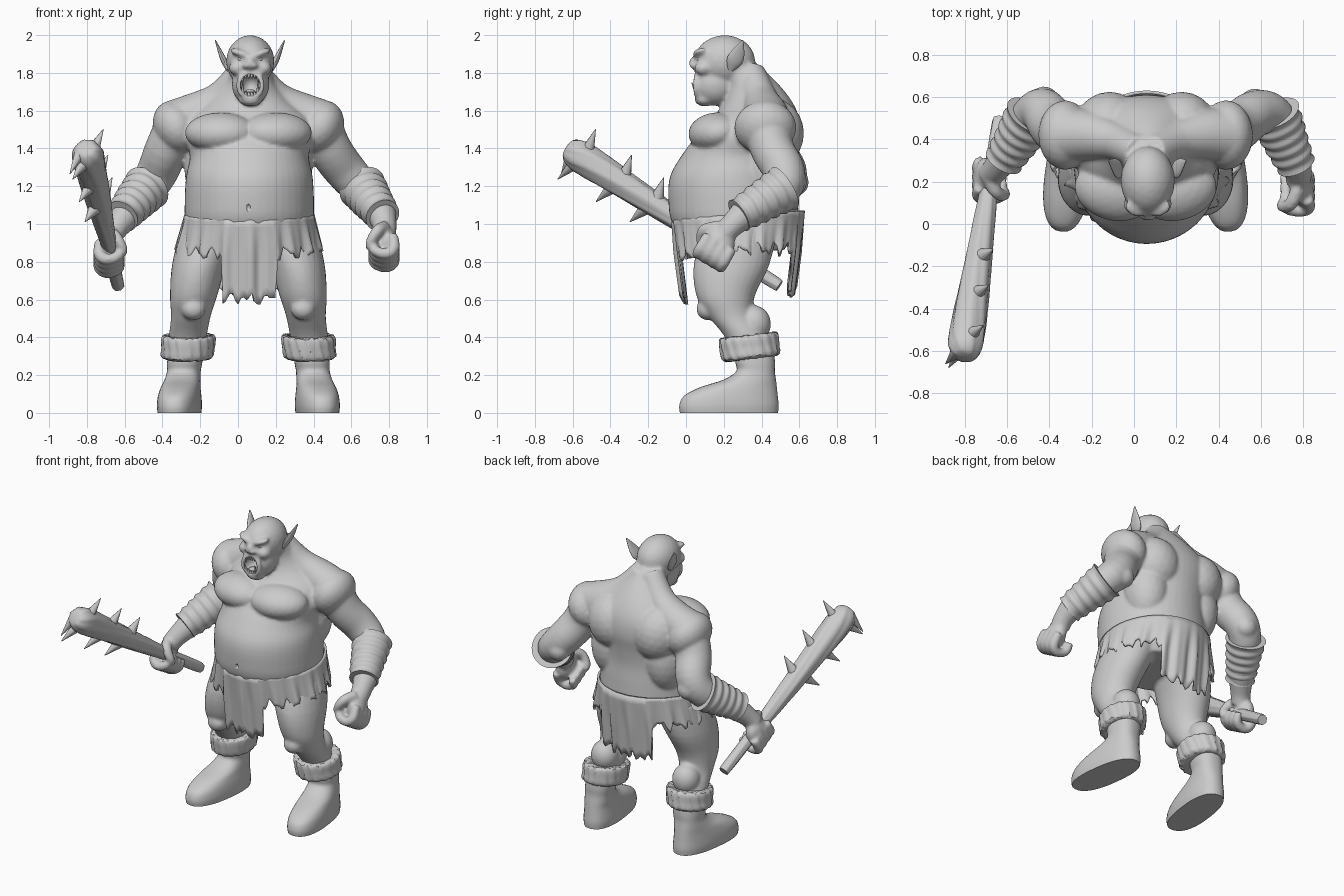
import bpy, bmesh, random
from math import sin, cos, pi, radians
from mathutils import Vector as V, Matrix as M

if "Cube" in bpy.data.objects:
    bpy.data.objects.remove(bpy.data.objects["Cube"])

random.seed(4)
C = 0.055  # symmetry line of the body


def finish(bm, name, angle=40):
    bmesh.ops.recalc_face_normals(bm, faces=bm.faces)
    me = bpy.data.meshes.new(name)
    bm.to_mesh(me)
    bm.free()
    for p in me.polygons:
        p.use_smooth = True
    me.set_sharp_from_angle(angle=radians(angle))
    ob = bpy.data.objects.new(name, me)
    bpy.context.collection.objects.link(ob)
    return ob


def blob(bm, c, r, rot=(0, 0, 0)):
    R = M.Rotation(rot[2], 4, 'Z') @ M.Rotation(rot[1], 4, 'Y') @ M.Rotation(rot[0], 4, 'X')
    bmesh.ops.create_icosphere(bm, subdivisions=3, radius=1,
                               matrix=M.Translation(c) @ R @ M.Diagonal((*r, 1)))


def spike(bm, a, b, r):
    a, b = V(a), V(b)
    q = (b - a).to_track_quat('Z', 'Y').to_matrix().to_4x4()
    bmesh.ops.create_cone(bm, cap_ends=True, segments=10, radius1=r, radius2=0.002,
                          depth=(b - a).length, matrix=M.Translation((a + b) / 2) @ q)


def loft(bm, pts, n=28, sub=4, flat=False, wave=0, count=12, p=2.0):
    """Smooth tube through (x, y, z, radius_a, radius_b) rings."""
    P, k = [], len(pts)
    for i in range(k - 1):
        a, b, c, d = pts[max(i - 1, 0)], pts[i], pts[i + 1], pts[min(i + 2, k - 1)]
        for s in range(sub):
            t = s / sub
            P.append([.5 * (2*f + (g-e)*t + (2*e-5*f+4*g-h)*t*t + (3*f-e-3*g+h)*t**3)
                      for e, f, g, h in zip(a, b, c, d)])
    P.append(list(pts[-1]))
    rings = []
    for i, q in enumerate(P):
        t = V(P[min(i + 1, len(P) - 1)][:3]) - V(P[max(i - 1, 0)][:3])
        u = V((1, 0, 0)) if flat else t.cross(V((0, 1, 0))).normalized()
        v = V((0, 1, 0)) if flat else t.cross(u).normalized()
        ring = []
        for j in range(n):
            an = 2 * pi * j / n
            x, y = cos(an), sin(an)
            x, y = [(1 if w > 0 else -1) * abs(w) ** (2 / p) for w in (x, y)]
            w = 1 + wave * (sin(count * an + i * .35) + .5 * sin(count * 1.9 // 1 * an + i))
            ring.append(bm.verts.new(V(q[:3]) + u * (x * q[3] * w) + v * (y * q[4] * w)))
        rings.append(ring)
    for r0, r1 in zip(rings, rings[1:]):
        for j in range(n):
            bm.faces.new((r0[j], r0[(j+1) % n], r1[(j+1) % n], r1[j]))
    bm.faces.new(rings[0])
    bm.faces.new(rings[-1])


def limb(bm, pts, **kw):
    loft(bm, [(*q, q[3]) for q in pts], **kw)


def fist(bm, c, f, palm):
    c, f, palm = V(c), V(f).normalized(), V(palm)
    side = V((0, -.86, .5))
    blob(bm, c - palm * .015 - f * .02, (.055, .085, .085), (.5, 0, 0))
    for i in range(4):
        o = c + side * ((i - 1.5) * .047)
        limb(bm, [(*(o + f * a + palm * b), r) for a, b, r in
                  ((-.03, -.045, .03), (.05, -.045, .032), (.085, .0, .03),
                   (.06, .06, .028), (.0, .06, .024))], n=12)
    limb(bm, [(*(c + f * a + palm * b + side * s), r) for a, b, s, r in
              ((-.09, -.01, .05, .035), (-.04, .03, .105, .032), (.02, .075, .085, .027),
               (.04, .085, .05, .02))], n=12)


# body: overlapping masses fused by a voxel remesh
bm = bmesh.new()
loft(bm, [(.06, .28, .86, .27, .24), (.06, .26, 1.0, .335, .33), (.06, .25, 1.12, .342, .343),
          (.06, .25, 1.25, .335, .335), (.06, .285, 1.36, .315, .31), (.06, .33, 1.46, .34, .28),
          (.06, .37, 1.56, .32, .23), (.06, .38, 1.65, .22, .18), (.065, .35, 1.74, .14, .14),
          (.065, .28, 1.84, .10, .11)], n=48, flat=True)
for s in (-1, 1):
    X = lambda o: C + s * o
    blob(bm, (X(.15), .155, 1.485), (.19, .14, .105), (.15, 0, s * .25))     # chest
    blob(bm, (X(.17), .45, 1.48), (.17, .175, .19), (0, s * .2, 0))           # upper back
    blob(bm, (X(.2), .42, 1.3), (.14, .15, .22))                             # flank
    limb(bm, [(X(.03), .34, 1.8, .08), (X(.14), .39, 1.67, .09), (X(.27), .42, 1.58, .12),
              (X(.38), .42, 1.53, .13)])                                      # trapezius
    blob(bm, (X(.38), .42, 1.51), (.12, .165, .15), (0, s * .5, 0))           # shoulder
    loft(bm, [(X(.19), .29, .98, .17, .2), (X(.26), .24, .78, .145, .2),
              (X(.29), .21, .62, .125, .155), (X(.305), .24, .51, .105, .12),
              (X(.32), .31, .41, .1, .11), (X(.335), .36, .28, .085, .09)], flat=True)  # leg
    blob(bm, (X(.29), .115, .55), (.065, .06, .06))                          # knee
    blob(bm, (X(.31), .36, .47), (.09, .09, .1))                             # calf
    blob(bm, (C + .01 + s * .052, .075, 1.905), (.06, .04, .02), (0, s * -.3, s * .3))  # brow
    blob(bm, (C + .01 + s * .068, .095, 1.825), (.045, .05, .04))            # cheek
    blob(bm, (C + .01 + s * .02, .04, 1.838), (.02, .022, .016))             # nostril
# head and mouth rim
blob(bm, (.065, .205, 1.862), (.128, .162, .138))
blob(bm, (.067, .155, 1.74), (.1, .12, .115))
blob(bm, (.067, .1, 1.66), (.065, .055, .038))
blob(bm, (.065, .045, 1.853), (.025, .03, .035))
limb(bm, [(.065 + .062 * cos(a), .05 + .012 * sin(a) ** 2, 1.735 + .07 * sin(a), .015)
          for a in [i * pi / 8 for i in range(17)]], n=10, sub=2)
# arms and fists
for arm in (
    [(.42, .42, 1.53, .125), (.49, .46, 1.39, .115), (.57, .52, 1.28, .11), (.655, .51, 1.19, .1),
     (.74, .36, 1.09, .09), (.775, .25, 1.0, .065), (.775, .2, .94, .06)],
    [(-.31, .42, 1.53, .125), (-.38, .46, 1.39, .115), (-.425, .53, 1.28, .11),
     (-.48, .51, 1.19, .1), (-.56, .38, 1.09, .09), (-.645, .27, .98, .065), (-.68, .23, .92, .06)]):
    limb(bm, arm)
    x, y, z, r = arm[2]
    blob(bm, (x, y + .055, z - .06), (.07, .065, .07))
fist(bm, (.775, .165, .88), (.1, -.5, -.86), (-1, 0, 0))
fist(bm, (-.685, .22, .85), (-.1, -.5, -.86), (1, 0, 0))
body = finish(bm, "body")
m = body.modifiers.new("fuse", 'REMESH')
m.mode, m.voxel_size, m.use_smooth_shade = 'VOXEL', .011, True
m = body.modifiers.new("soften", 'SMOOTH')
m.factor, m.iterations = .5, 4

# cutter for mouth, eye sockets and navel
bm = bmesh.new()
blob(bm, (.065, .035, 1.735), (.053, .085, .06))
blob(bm, (.055, -.1, 1.085), (.013, .022, .022))
cutter = finish(bm, "hollow_cutter")
cutter.hide_render = True
cutter.hide_viewport = True
m = body.modifiers.new("hollows", 'BOOLEAN')
m.operation, m.solver, m.object = 'DIFFERENCE', 'EXACT', cutter

# teeth, tongue, eyes
bm = bmesh.new()
for i in range(6):
    x = .065 + (i - 2.5) * .016
    big = i in (0, 5)
    spike(bm, (x, .06, 1.68), (x, .03 if big else .05, 1.75 if big else 1.705), .011)
    spike(bm, (x, .06, 1.795), (x, .05, 1.745 if big else 1.768), .01)
finish(bm, "teeth")
bm = bmesh.new()
blob(bm, (.065, .085, 1.695), (.03, .045, .015), (-.3, 0, 0))
finish(bm, "tongue")
bm = bmesh.new()
for s in (-1, 1):
    blob(bm, (.065 + s * .048, .075, 1.873), (.02, .02, .014))
finish(bm, "eyes")

# pointed ears
for s in (-1, 1):
    bm = bmesh.new()
    X = lambda o: .063 + s * o
    loft(bm, [(X(.115), .235, 1.815, .01, .015), (X(.135), .255, 1.86, .016, .042),
              (X(.155), .275, 1.905, .012, .036), (X(.183), .3, 1.972, .003, .004)], n=16)
    finish(bm, "ear")

# boots and furry cuffs
for s in (-1, 1):
    X = lambda o: C + s * o
    bm = bmesh.new()
    loft(bm, [(X(.345), .225, 0, .108, .262), (X(.345), .225, .04, .112, .265),
              (X(.345), .235, .09, .108, .25), (X(.345), .275, .135, .1, .205),
              (X(.343), .335, .175, .093, .14), (X(.34), .367, .22, .088, .102),
              (X(.335), .366, .27, .092, .104), (X(.33), .365, .33, .09, .1)],
         n=36, flat=True, p=2.4)
    bmesh.ops.rotate(bm, cent=(X(.335), .38, 0), matrix=M.Rotation(s * .13, 3, 'Z'), verts=bm.verts)
    finish(bm, "boot")
    bm = bmesh.new()
    loft(bm, [(X(.325), .345, .285, .115, .13), (X(.325), .343, .3, .138, .152),
              (X(.32), .337, .345, .14, .155), (X(.318), .333, .39, .143, .156),
              (X(.315), .33, .41, .132, .145), (X(.315), .33, .408, .09, .1)],
         n=96, sub=3, flat=True, wave=.018, count=17)
    for v in bm.verts:
        v.co.z += (v.co.y - .33) * .12 + random.uniform(-.004, .004)
    finish(bm, "fur_cuff")

# wrapped bracers
for a, b in (((.66, .52, 1.19), (.765, .28, 1.045)), ((-.485, .51, 1.19), (-.615, .3, 1.04))):
    bm = bmesh.new()
    a, b = V(a), V(b)
    limb(bm, [(*a.lerp(b, i / 10), .124 - .0035 * i + .005 * (-1) ** i) for i in range(11)],
         n=32, sub=3, wave=.008, count=3)
    finish(bm, "bracer")

# ragged pleated skirt with long front and back flaps
bm = bmesh.new()
N, K, cols = 160, 10, []
for j in range(N):
    a = 2 * pi * j / N
    dx = .37 * cos(a)
    flap = abs(dx) < (.14 if sin(a) < 0 else .18)
    hem = (.62 if flap else .86) + .02 * sin(23 * a) + .018 * sin(41 * a + 1) + random.uniform(-.012, .012)
    col = []
    for i in range(K):
        z = 1.05 + .02 * sin(a) + (hem - 1.05) * i / (K - 1)
        d = max(1.05 - z, 0)
        w = 1 + min(d, .2) * .15 * (sin(19 * a) + .6 * sin(33 * a + 2))
        col.append(bm.verts.new((C + .005 + (.345 + min(d, .2) * .22) * w * cos(a),
                                 .275 + (.355 - .13 * d) * w * sin(a), z)))
    cols.append(col)
for j in range(N):
    c0, c1 = cols[j], cols[(j + 1) % N]
    for i in range(K - 1):
        bm.faces.new((c0[i], c1[i], c1[i+1], c0[i+1]))
skirt = finish(bm, "skirt", 60)
m = skirt.modifiers.new("cloth", 'SOLIDIFY')
m.thickness, m.offset = .015, -1

# spiked wooden club
A, B = V((-.635, .49, .675)), V((-.8, -.6, 1.385))
axis = (B - A).normalized()
bm = bmesh.new()
limb(bm, [(*A.lerp(B, t), r) for t, r in ((0, .028), (.02, .034), (.25, .038), (.45, .052), (.7, .07),
                                          (.9, .083), (.98, .08), (1.02, .055), (1.03, .02))],
     n=40, sub=5, wave=.035, count=7)
finish(bm, "club")
bm = bmesh.new()
for t in (.61, .77, .95):
    for d, dt in ((V((.45, .5, .74)), 0), (V((-.42, -.5, -.76)), .015)):
        c = A.lerp(B, t + dt)
        spike(bm, c + d * .05, c + d * (.15 + .06 * (t - .4)) + axis * .03, .036)
spike(bm, B + V((-.03, 0, 0)), B + V((-.09, -.06, -.12)), .035)
finish(bm, "club_spikes")
